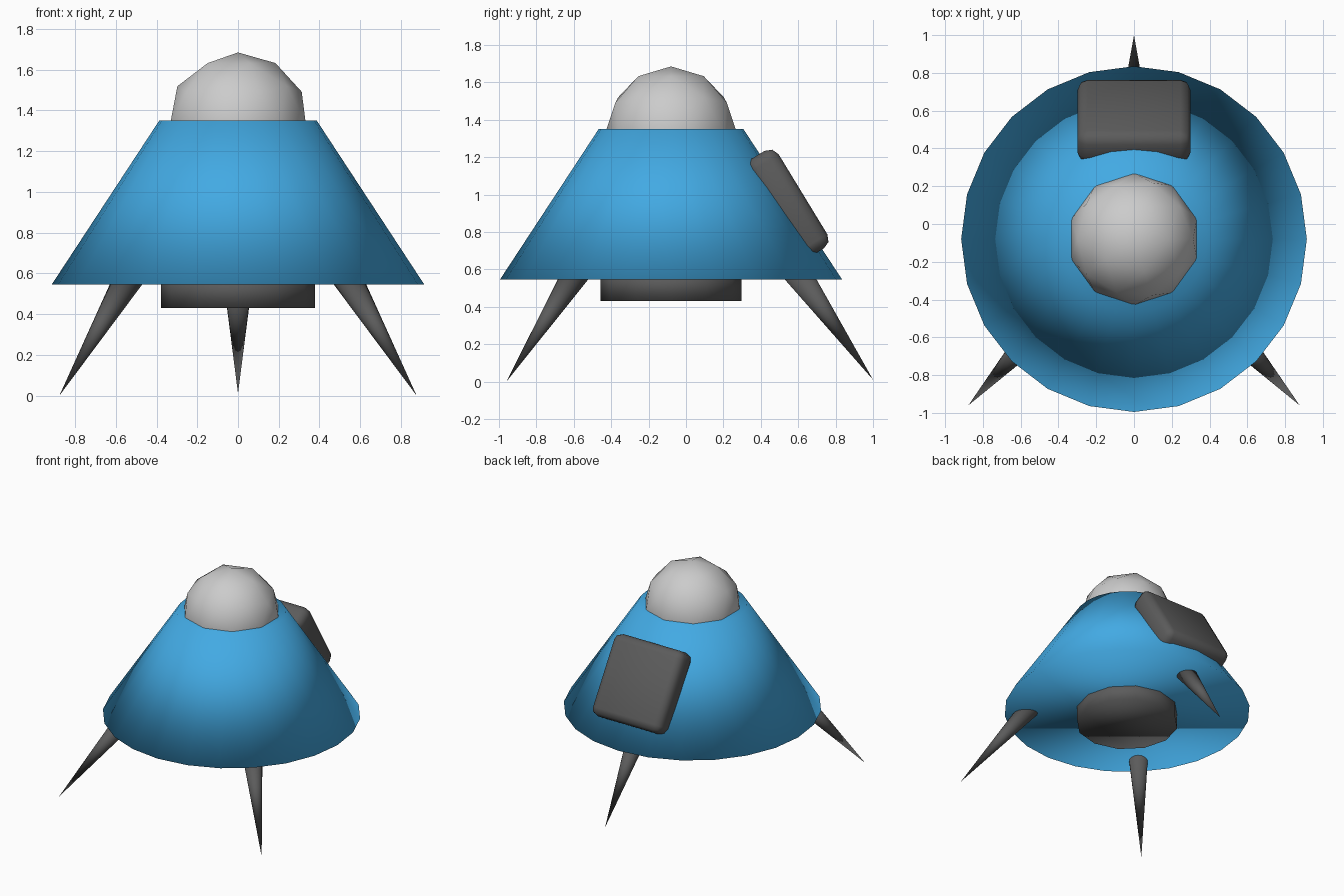
import bpy, math
from mathutils import Vector, Matrix

if "Cube" in bpy.data.objects:
    bpy.data.objects.remove(bpy.data.objects["Cube"])

CY = -0.08  # body axis sits slightly forward


def mat(name, rgb):
    m = bpy.data.materials.new(name)
    m.diffuse_color = (*rgb, 1)
    m.use_nodes = True
    m.node_tree.nodes["Principled BSDF"].inputs["Base Color"].default_value = m.diffuse_color
    return m


BLUE = mat("blue hull", (0.055, 0.40, 0.77))
LIGHT = mat("light grey", (0.60, 0.60, 0.60))
DARK = mat("dark grey", (0.105, 0.105, 0.105))


def finish(name, material):
    o = bpy.context.object
    o.name = name
    o.data.materials.append(material)
    for p in o.data.polygons:
        p.use_smooth = True
    return o


def cone(name, material, a, b, ra, rb, sides):
    """Tapered cylinder running from point a to point b."""
    a, b = Vector(a), Vector(b)
    bpy.ops.mesh.primitive_cone_add(vertices=sides, radius1=ra, radius2=rb, depth=(b - a).length)
    o = finish(name, material)
    d = b - a
    turn = d.to_track_quat('Z', 'Y').to_matrix().to_4x4() if d.xy.length > 1e-6 else Matrix()
    o.data.transform(Matrix.Translation((a + b) / 2) @ turn)
    return o


# Conical hull and the engine drum below it
cone("hull", BLUE, (0, CY, 0.545), (0, CY, 1.35), 0.915, 0.387, 24)
cone("engine_drum", DARK, (0, CY, 0.43), (0, CY, 0.60), 0.378, 0.378, 12)

# Faceted cockpit dome
bpy.ops.mesh.primitive_ico_sphere_add(subdivisions=2, radius=0.35, location=(0, CY, 1.335))
finish("cockpit_dome", LIGHT)

# Three spike legs: tip on the ground, wide end inside the hull
for name, tip, top in (
    ("left_front_leg", (-0.877, -0.96, 0.0), (-0.555, -0.61, 0.545)),
    ("right_front_leg", (0.877, -0.96, 0.0), (0.555, -0.61, 0.545)),
    ("back_leg", (0, 1.0, 0.01), (0, 0.62, 0.545)),
):
    tip, top = Vector(tip), Vector(top)
    cone(name, DARK, tip + (top - tip) * 1.12, tip, 0.077, 0.0, 16)

# Rounded pack lying on the sloping back of the hull
down = Vector((0, 0.52, -0.854)).normalized()
out = Vector((0, 0.854, 0.52)).normalized()
bpy.ops.mesh.primitive_cube_add(size=1)
pack = finish("back_pack", DARK)
pack.data.transform(Matrix.Diagonal((0.6, 0.61, 0.19, 1)))
side = down.cross(out)
turn = Matrix((side, down, out)).transposed().to_4x4()
pack.matrix_world = Matrix.Translation(down * -0.53 + out * 0.96) @ turn
bev = pack.modifiers.new("rounding", 'BEVEL')
bev.width = 0.055
bev.segments = 2
